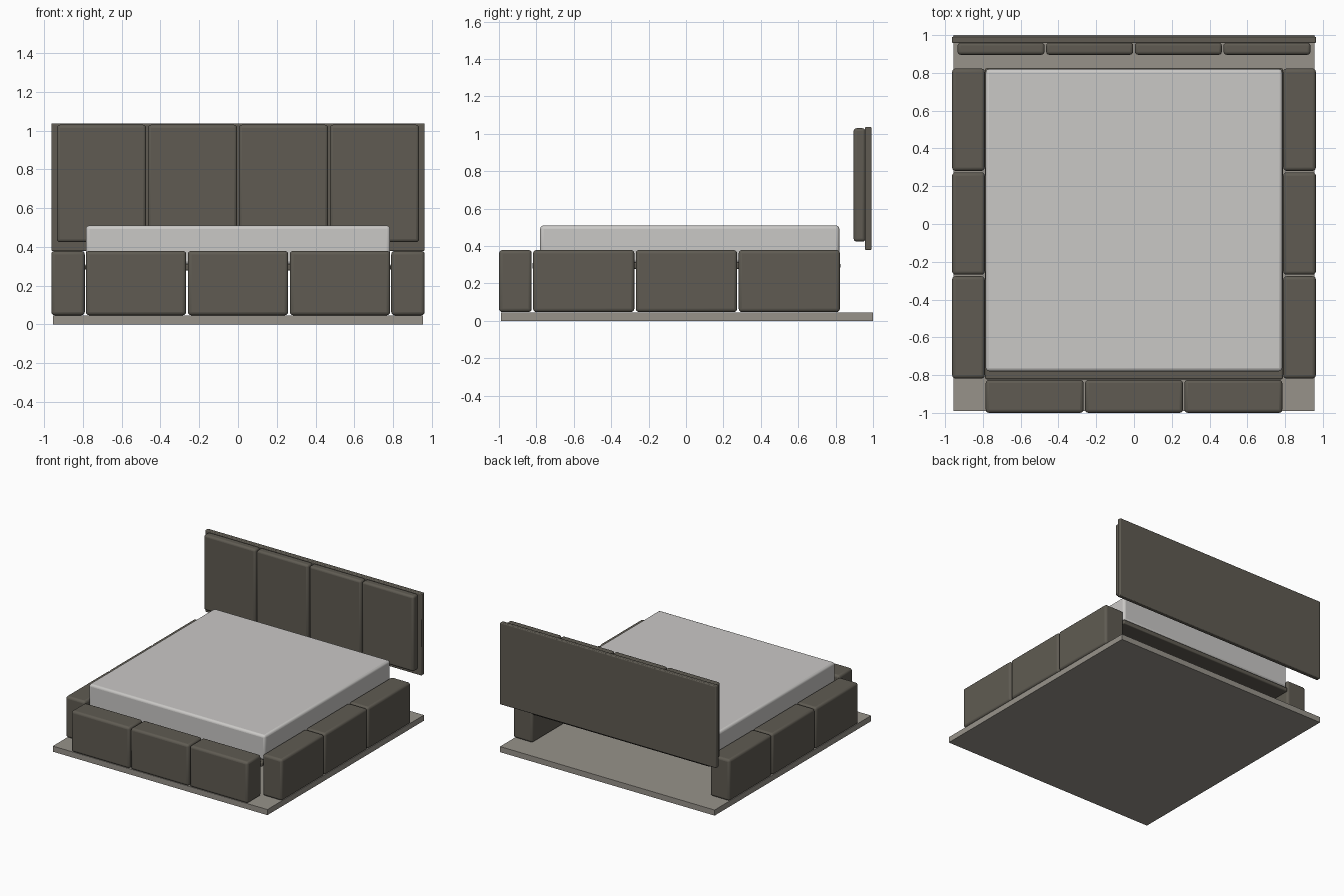
import bpy
from math import radians

cube = bpy.data.objects.get("Cube")
if cube:
    bpy.data.objects.remove(cube, do_unlink=True)


def material(name, rgb):
    mat = bpy.data.materials.new(name)
    mat.use_nodes = True
    colour = (*rgb, 1)
    mat.diffuse_color = colour
    bsdf = next(n for n in mat.node_tree.nodes if n.type == 'BSDF_PRINCIPLED')
    bsdf.inputs["Base Color"].default_value = colour
    return mat


upholstery = material("dark taupe upholstery", (0.115, 0.105, 0.085))
board = material("warm grey board", (0.31, 0.29, 0.255))
linen = material("pale grey linen", (0.59, 0.58, 0.565))


def block(name, x, y, z, mat, bevel=0.0, segments=3):
    """Box spanning the given (low, high) ranges, with rounded edges."""
    spans = (x, y, z)
    bpy.ops.mesh.primitive_cube_add(size=1, location=[(a + b) / 2 for a, b in spans])
    obj = bpy.context.object
    obj.name = name
    obj.scale = [b - a for a, b in spans]
    bpy.ops.object.transform_apply(location=False, rotation=False, scale=True)
    obj.data.materials.append(mat)
    if bevel:
        mod = obj.modifiers.new("rounded edges", 'BEVEL')
        mod.width = bevel
        mod.segments = segments
        bpy.ops.object.shade_smooth_by_angle(angle=radians(35))
    return obj


def row(start, end, count, gap):
    """Split a span into equal ranges separated by a gap."""
    size = (end - start - gap * (count - 1)) / count
    return [(start + i * (size + gap), start + i * (size + gap) + size)
            for i in range(count)]


# Base board, bed platform and mattress
block("base_board", (-0.955, 0.955), (-0.99, 1.0), (0, 0.045), board)
block("bed_platform", (-0.788, 0.788), (-0.822, 0.825), (0.278, 0.312), upholstery, 0.008)
block("mattress", (-0.785, 0.785), (-0.78, 0.82), (0.31, 0.51), linen, 0.018)

# Padded cushions along the foot and both sides
cushion_z = (0.047, 0.379)
for i, span in enumerate(row(-0.785, 0.785, 3, 0.008), 1):
    block(f"foot_cushion_{i}", span, (-1.0, -0.825), cushion_z, upholstery, 0.018)
for side, x in (("right", (-0.963, -0.79)), ("left", (0.79, 0.963))):
    for i, span in enumerate(row(-0.818, 0.823, 3, 0.008), 1):
        block(f"{side}_side_cushion_{i}", x, span, cushion_z, upholstery, 0.018)

# Headboard with four padded panels
block("headboard", (-0.963, 0.963), (0.957, 0.992), (0.379, 1.037), upholstery, 0.006)
for i, span in enumerate(row(-0.934, 0.934, 4, 0.009), 1):
    block(f"headboard_panel_{i}", span, (0.896, 0.96), (0.424, 1.03), upholstery, 0.016)
